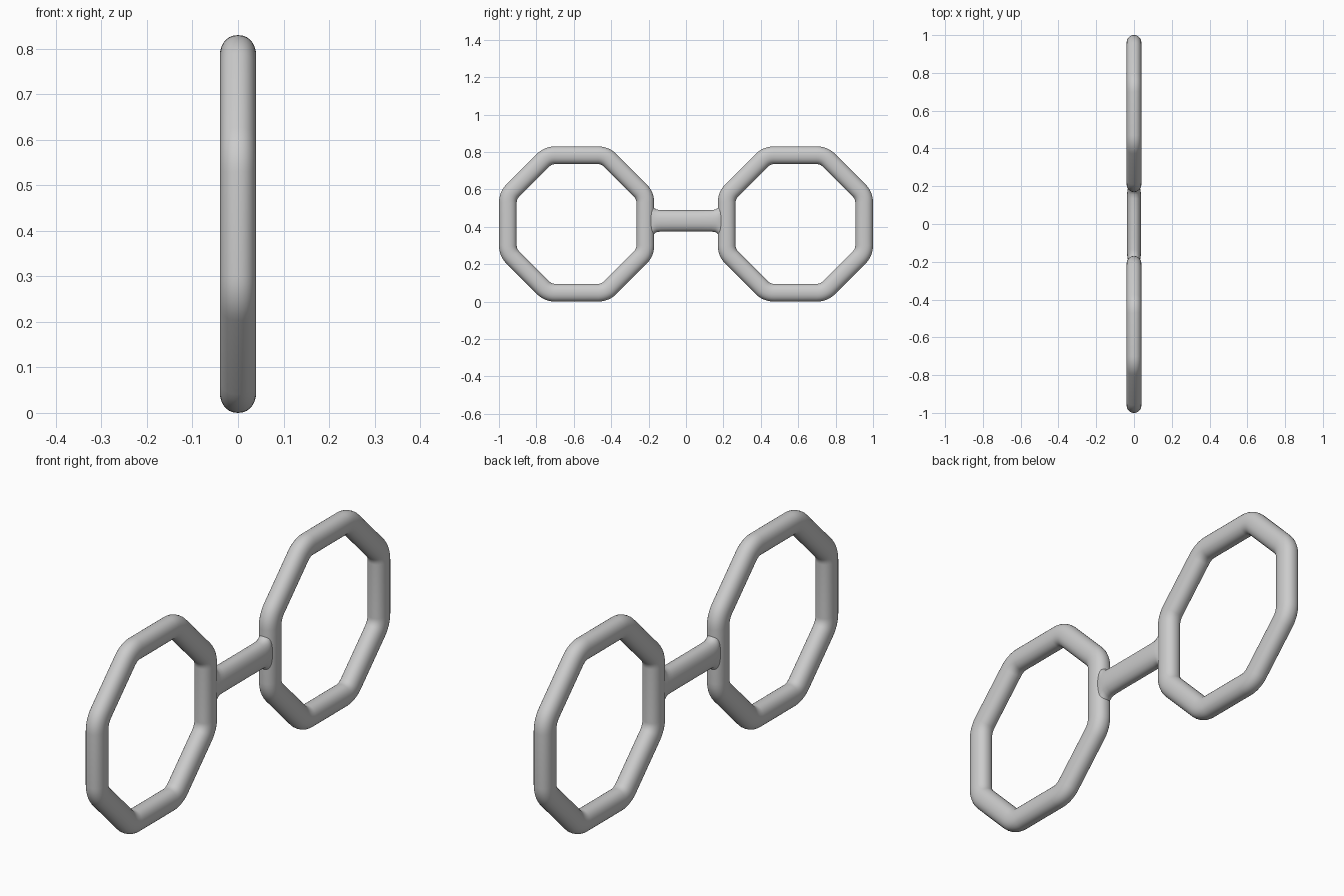
import bpy, bmesh
from math import sin, cos, pi, copysign

if "Cube" in bpy.data.objects:
    bpy.data.objects.remove(bpy.data.objects["Cube"])

SEG = 28          # points around a tube section
MID_Z = 0.415     # height of the frame centre


def section(hx, hw, power=2.2):
    """Slightly squared oval: pairs (x offset, in-plane offset)."""
    pts = []
    for i in range(SEG):
        t = 2 * pi * i / SEG
        c, s = cos(t), sin(t)
        pts.append((copysign(abs(c) ** (2 / power), c) * hx,
                    copysign(abs(s) ** (2 / power), s) * hw))
    return pts


def loft(name, loops, closed):
    bm = bmesh.new()
    rows = [[bm.verts.new(p) for p in loop] for loop in loops]
    n = len(rows)
    for i in range(n if closed else n - 1):
        a, b = rows[i], rows[(i + 1) % n]
        for j in range(SEG):
            k = (j + 1) % SEG
            bm.faces.new((a[j], a[k], b[k], b[j]))
    if not closed:
        bm.faces.new(rows[0])
        bm.faces.new(rows[-1])
    bmesh.ops.recalc_face_normals(bm, faces=bm.faces)
    me = bpy.data.meshes.new(name)
    bm.to_mesh(me)
    bm.free()
    ob = bpy.data.objects.new(name, me)
    bpy.context.collection.objects.link(ob)
    bpy.context.view_layer.objects.active = ob
    ob.select_set(True)
    bpy.ops.object.shade_smooth_by_angle(angle=pi / 4)
    ob.select_set(False)
    return ob


def octagon_rim(name, cy):
    """Oval tube swept round an octagon with softened corners."""
    apothem, r, steps = 0.3675, 0.09, 6
    loops = []
    for c in range(8):
        corner = pi / 8 + c * pi / 4
        d = (apothem - r) / cos(pi / 8)
        for s in range(steps + 1):
            a = corner - pi / 8 + s / steps * pi / 4
            loops.append([(x,
                           cy + d * cos(corner) + (r + w) * cos(a),
                           MID_Z + d * sin(corner) + (r + w) * sin(a))
                          for x, w in section(0.04, 0.0475)])
    return loft(name, loops, True)


# Two octagonal rims
for side, label in ((-1, "left_rim"), (1, "right_rim")):
    octagon_rim(label, side * 0.585)

# Bridge bar flaring into both rims: (distance, half depth, half height)
half = [(0.215, 0.030, 0.105), (0.185, 0.033, 0.090), (0.176, 0.035, 0.078),
        (0.168, 0.036, 0.067), (0.156, 0.037, 0.060), (0.135, 0.038, 0.0575),
        (0.06, 0.038, 0.057)]
stations = [(-y, hx, hz) for y, hx, hz in half] + half[::-1]
loft("bridge", [[(x, y, MID_Z + 0.017 + w) for x, w in section(hx, hz)]
                for y, hx, hz in stations], False)
